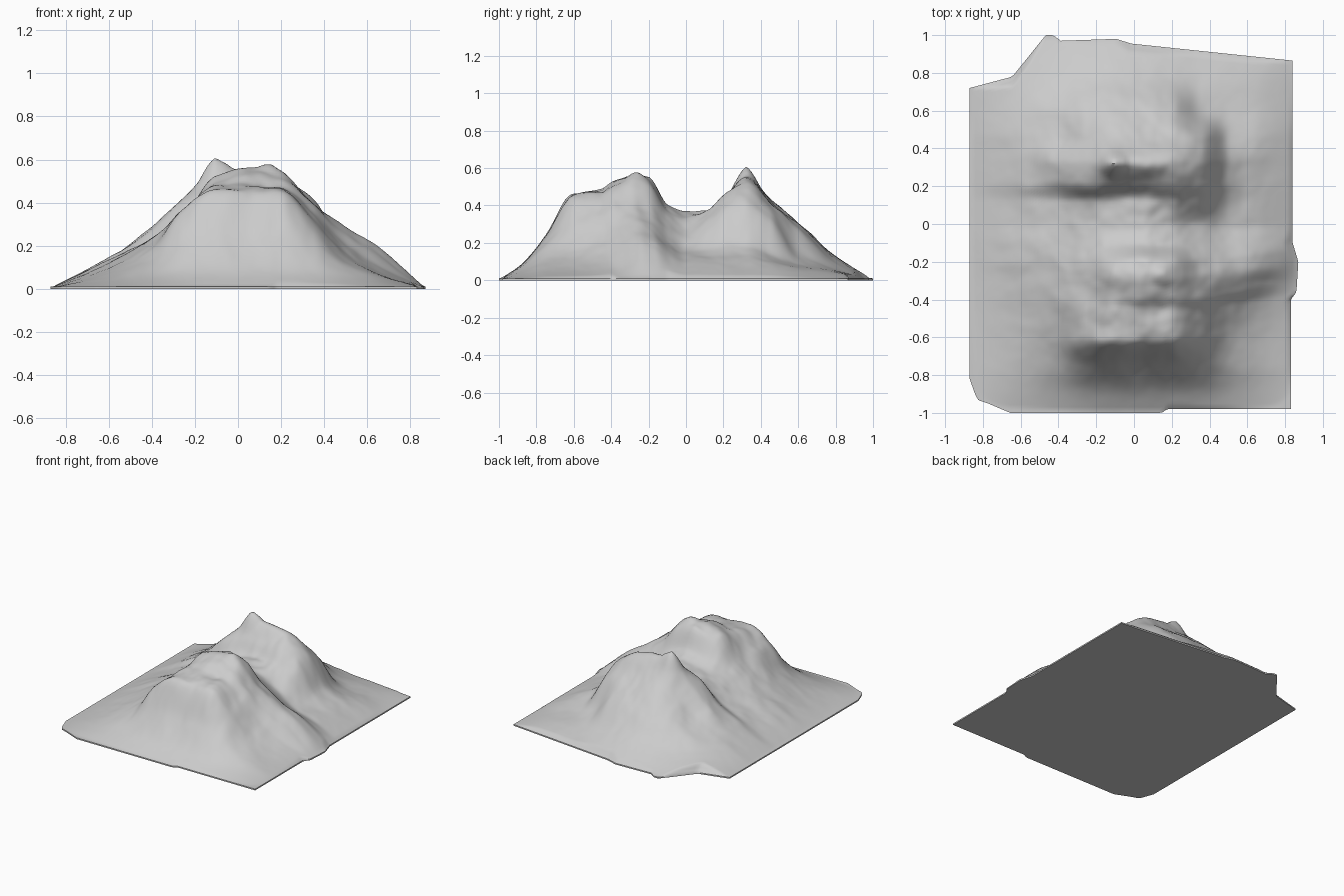
import bpy, bmesh
from mathutils import Vector, noise

if "Cube" in bpy.data.objects:
    bpy.data.objects.remove(bpy.data.objects["Cube"])

# East-west cross-sections of the mountain: heights at XS, one per y station
XS = [-0.87, -0.6, -0.4, -0.25, -0.1, 0.05, 0.2, 0.35, 0.5, 0.65, 0.87]
SECTIONS = {
    -0.88: (.03, .05, .07, .08, .08, .08, .07, .05, .03),
    -0.75: (.06, .12, .20, .23, .23, .23, .19, .11, .06),
    -0.60: (.08, .18, .38, .46, .46, .45, .31, .15, .07),
    -0.45: (.10, .22, .36, .47, .48, .47, .35, .20, .10),
    -0.38: (.11, .23, .35, .49, .53, .51, .38, .25, .15),
    -0.28: (.12, .23, .34, .52, .55, .53, .39, .28, .19),
    -0.20: (.13, .23, .33, .49, .54, .51, .36, .26, .18),
    -0.10: (.13, .22, .30, .38, .40, .37, .28, .19, .13),
    0.00: (.12, .21, .29, .34, .36, .33, .24, .15, .10),
    0.12: (.12, .21, .30, .35, .36, .37, .31, .16, .10),
    0.22: (.14, .27, .41, .46, .45, .47, .39, .18, .10),
    0.32: (.14, .28, .42, .56, .54, .52, .41, .18, .10),
    0.45: (.13, .22, .33, .43, .42, .40, .34, .13, .09),
    0.60: (.10, .18, .26, .31, .31, .28, .14, .08, .06),
    0.78: (.06, .09, .12, .14, .13, .10, .06, .05, .04),
}

# Plan outline of the four sides
TOP = [(-.87, .72), (-.64, .78), (-.46, 1.0), (-.42, 1.0), (-.38, .97), (-.08, .98), (.0, .955), (.87, .865)]
BOTTOM = [(-.87, -.82), (-.83, -.93), (-.77, -.95), (-.65, -1.0), (.17, -1.0), (.2, -.98), (.87, -.98)]
RIGHT = [(-1, .83), (-.4, .83), (-.36, .86), (-.2, .87), (-.1, .84), (1, .84)]


def lerp_table(points, t):
    if t <= points[0][0]:
        return points[0][1]
    for (a, p), (b, q) in zip(points, points[1:]):
        if t <= b:
            return p + (q - p) * (t - a) / (b - a)
    return points[-1][1]


def smooth_curve(xs, ys, t):
    """Cubic through the points without overshoot."""
    t = min(max(t, xs[0]), xs[-1])
    i = next(k for k in range(len(xs) - 1) if t <= xs[k + 1])

    def slope(k):
        return (ys[k + 1] - ys[k]) / (xs[k + 1] - xs[k])

    def tangent(k):
        if k == 0 or k == len(xs) - 1:
            return slope(min(k, len(xs) - 2))
        a, b = slope(k - 1), slope(k)
        return 2 * a * b / (a + b) if a * b > 0 else 0

    h = xs[i + 1] - xs[i]
    s = (t - xs[i]) / h
    return ((1 + 2 * s) * (1 - s) ** 2 * ys[i] + s * (1 - s) ** 2 * h * tangent(i)
            + s * s * (3 - 2 * s) * ys[i + 1] + s * s * (s - 1) * h * tangent(i + 1))


YS = [-1.0] + list(SECTIONS) + [1.0]


def bump(x, y, cx, cy, radius, tall):
    d = ((x - cx) ** 2 + (y - cy) ** 2) ** 0.5
    return tall * max(0, 1 - d / radius)


def height(x, y, edge):
    # Bend the rows so the south crescent of the back hill sags in the middle
    # and the east spur runs north-east
    ys = y - 0.10 * max(0, x - 0.35) * max(0, 1 - abs(y + 0.3) / 0.3) * 2
    zs = [0] + [smooth_curve(XS, (0,) + row + (0,), x) for row in SECTIONS.values()] + [0]
    z = smooth_curve(YS, zs, ys)
    # Rocky gullies, stronger higher up
    z += noise.fractal(Vector((x * 6, y * 6, 3.1)), 1.0, 2.0, 3) * 0.045 * min(z, 0.35)
    # Sharp back summit and the front summit's east corner
    z += bump(x, y, -0.105, 0.32, 0.08, 0.045) + bump(x, y, 0.16, -0.26, 0.08, 0.025)
    return 0.01 + max(0, min(z - 0.006, 0.8 * edge + 7 * edge * edge))


# Terrain surface
NX, NY = 110, 126
bm = bmesh.new()
grid = []
for j in range(NY + 1):
    v = j / NY
    row = []
    for i in range(NX + 1):
        u = i / NX
        x0 = -0.87 + 1.74 * u
        lo, hi = lerp_table(BOTTOM, x0), lerp_table(TOP, x0)
        y = lo + (hi - lo) * v
        right = lerp_table(RIGHT, y)
        x = -0.87 + (right + 0.87) * u
        edge = min(x + 0.87, right - x, y - lo, hi - y)
        row.append(bm.verts.new((x, y, height(x, y, edge))))
    grid.append(row)
for j in range(NY):
    for i in range(NX):
        bm.faces.new((grid[j][i], grid[j][i + 1], grid[j + 1][i + 1], grid[j + 1][i]))

# Thin rim and flat underside
ring = (grid[0][:-1] + [r[-1] for r in grid[:-1]]
        + grid[-1][:0:-1] + [r[0] for r in grid[:0:-1]])
base = [bm.verts.new((p.co.x, p.co.y, 0)) for p in ring]
for k in range(len(ring)):
    n = (k + 1) % len(ring)
    bm.faces.new((ring[n], ring[k], base[k], base[n]))
bm.faces.new(base[::-1])
bmesh.ops.recalc_face_normals(bm, faces=bm.faces)

mesh = bpy.data.meshes.new("mountain_terrain")
bm.to_mesh(mesh)
bm.free()
terrain = bpy.data.objects.new("mountain_terrain", mesh)
bpy.context.collection.objects.link(terrain)
bpy.context.view_layer.objects.active = terrain
terrain.select_set(True)
bpy.ops.object.shade_smooth_by_angle(angle=0.8)
